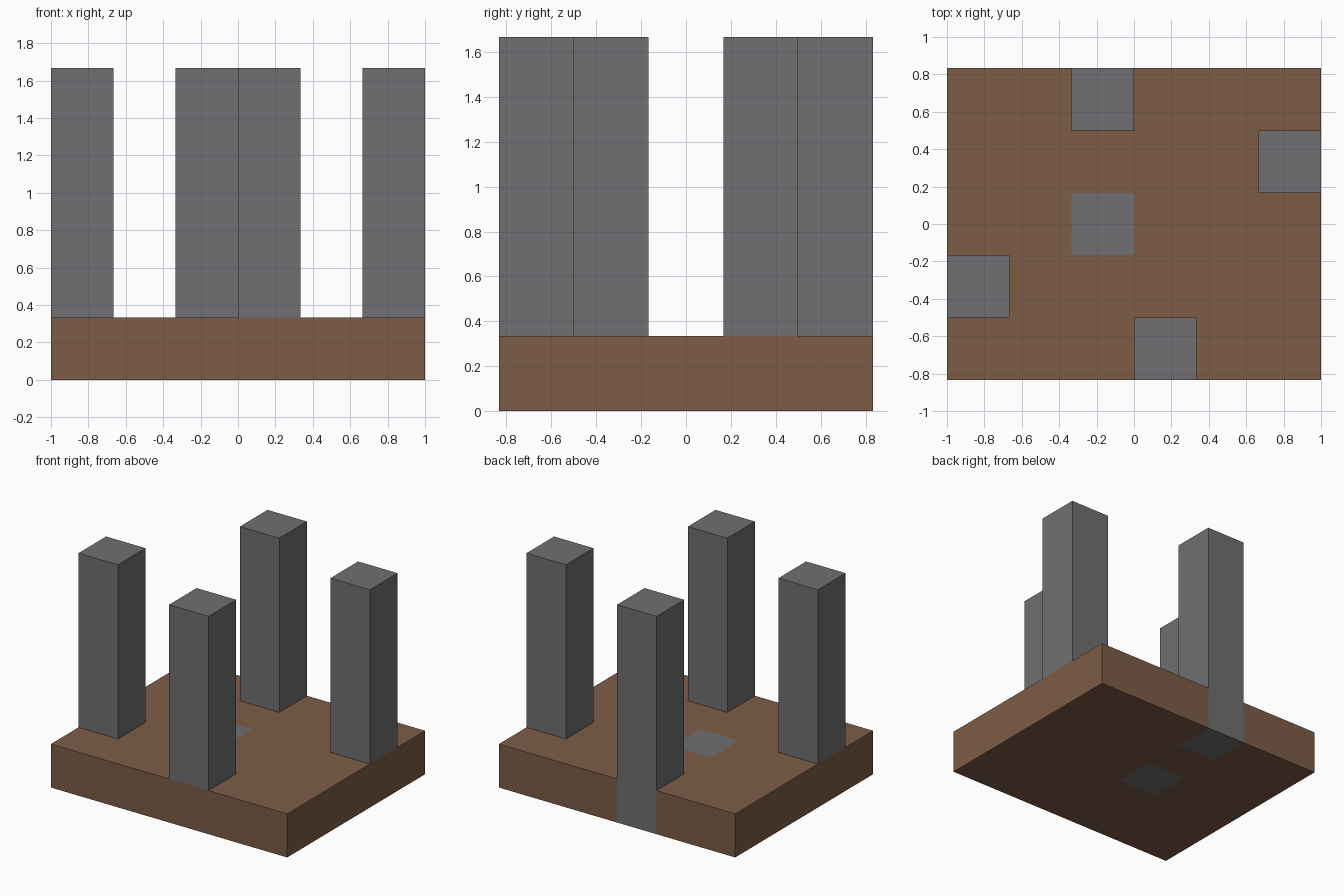
import bpy
import bmesh
from mathutils import Vector

cube = bpy.data.objects.get("Cube")
if cube:
    bpy.data.objects.remove(cube, do_unlink=True)

U = 1 / 3  # block size


def material(name, color):
    m = bpy.data.materials.new(name)
    m.use_nodes = True
    m.diffuse_color = (*color, 1)
    m.node_tree.nodes["Principled BSDF"].inputs["Base Color"].default_value = (*color, 1)
    return m


soil = material("brown_soil", (0.205, 0.107, 0.061))
stone = material("grey_stone", (0.162, 0.159, 0.168))


def box(bm, center, size):
    verts = bmesh.ops.create_cube(bm, size=1)["verts"]
    for v in verts:
        v.co = Vector(center) + Vector(a * b for a, b in zip(v.co, size))


def finish(bm, name, mats):
    mesh = bpy.data.meshes.new(name)
    bm.to_mesh(mesh)
    bm.free()
    for m in mats:
        mesh.materials.append(m)
    obj = bpy.data.objects.new(name, mesh)
    bpy.context.collection.objects.link(obj)


# Base slab, cut so that two stone blocks show flush within the soil
bm = bmesh.new()
box(bm, (0, 0, U / 2), (6 * U, 5 * U, U))
cuts = [("x", -U), ("x", 0), ("y", -U / 2), ("y", U / 2), ("y", 1.5 * U)]
for axis, pos in cuts:
    normal = Vector((axis == "x", axis == "y", 0))
    bmesh.ops.bisect_plane(bm, geom=bm.verts[:] + bm.edges[:] + bm.faces[:],
                           plane_co=normal * pos, plane_no=normal)
for f in bm.faces:
    c = f.calc_center_median()
    in_column = -U < c.x < 0
    in_row = abs(c.y) < U / 2 or c.y > 1.5 * U
    f.material_index = int(in_column and in_row)
finish(bm, "base_slab", [soil, stone])

# Four square pillars standing on the slab
pillars = {
    "front_pillar": (U / 2, -2 * U),
    "back_pillar": (-U / 2, 2 * U),
    "left_pillar": (2.5 * U, U),
    "right_pillar": (-2.5 * U, -U),
}
for name, (x, y) in pillars.items():
    bm = bmesh.new()
    box(bm, (x, y, 3 * U), (U, U, 4 * U))
    # Remove the hidden underside
    bottom = [f for f in bm.faces if f.calc_center_median().z < 1.5 * U]
    bmesh.ops.delete(bm, geom=bottom, context="FACES")
    finish(bm, name, [stone])
